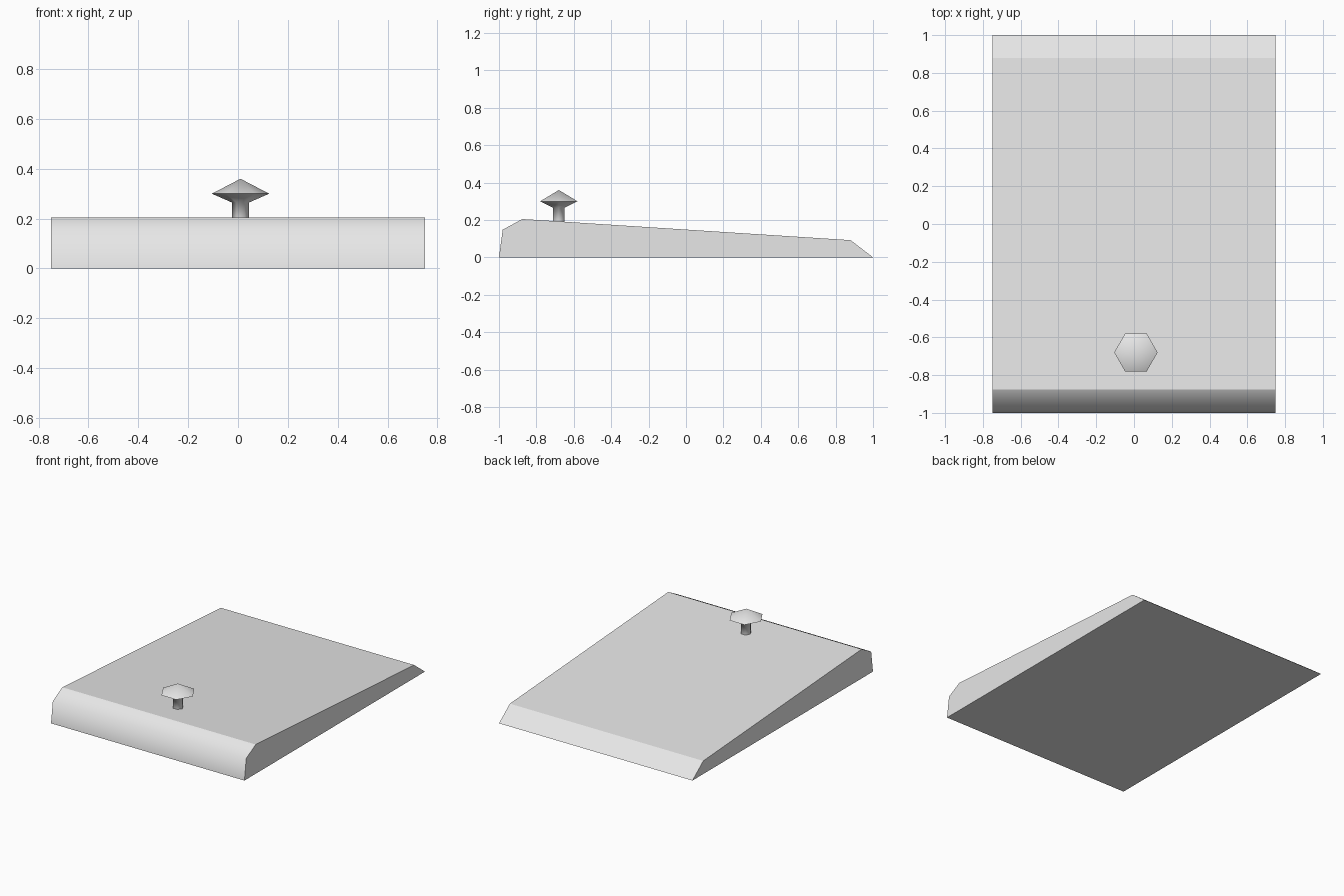
import bpy
import bmesh
import math

cube = bpy.data.objects.get("Cube")
if cube:
    bpy.data.objects.remove(cube, do_unlink=True)

# One plain grey for every part
grey = bpy.data.materials.new("light_grey")
grey.use_nodes = True
colour = (0.8, 0.8, 0.8, 1)
grey.diffuse_color = colour
grey.node_tree.nodes["Principled BSDF"].inputs["Base Color"].default_value = colour


def make_object(name, bm):
    bmesh.ops.recalc_face_normals(bm, faces=bm.faces[:])
    for face in bm.faces:
        face.smooth = True
    mesh = bpy.data.meshes.new(name)
    bm.to_mesh(mesh)
    bm.free()
    mesh.materials.append(grey)
    obj = bpy.data.objects.new(name, mesh)
    bpy.context.collection.objects.link(obj)
    return obj


# Sloping slab: side profile in (y, z), extruded across the width
profile = [(-1, 0), (-0.98, 0.148), (-0.875, 0.205), (0.88, 0.092), (1, 0)]
half_width = 0.75
bm = bmesh.new()
side = bm.faces.new([bm.verts.new((-half_width, y, z)) for y, z in profile])
extruded = bmesh.ops.extrude_face_region(bm, geom=[side], use_keep_orig=True)
new_verts = [v for v in extruded["geom"] if isinstance(v, bmesh.types.BMVert)]
bmesh.ops.translate(bm, verts=new_verts, vec=(2 * half_width, 0, 0))

# Only the rounded nose edge is shaded softly
nose_y = profile[1][0]
for edge in bm.edges:
    edge.smooth = all(abs(v.co.y - nose_y) < 0.001 for v in edge.verts)
make_object("wedge_slab", bm)

# Six-sided knob: rings of (radius, z) closed by a pointed top
sides = 6
centre_x, centre_y = 0.01, -0.68
bm = bmesh.new()
rings = []
for radius, z in [(0.035, 0.18), (0.035, 0.265), (0.115, 0.3)]:
    ring = []
    for i in range(sides):
        a = math.tau * i / sides
        ring.append(bm.verts.new((centre_x + radius * math.cos(a),
                                  centre_y + radius * math.sin(a), z)))
    rings.append(ring)
tip = bm.verts.new((centre_x, centre_y, 0.36))
for i in range(sides):
    j = (i + 1) % sides
    for low, high in zip(rings, rings[1:]):
        bm.faces.new((low[i], low[j], high[j], high[i]))
    bm.faces.new((rings[-1][i], rings[-1][j], tip))
bm.faces.new(rings[0][::-1])

# Crisp edges at the cap rim and stem foot
for ring in (rings[0], rings[-1]):
    for i in range(sides):
        bm.edges.get((ring[i], ring[(i + 1) % sides])).smooth = False
make_object("knob", bm)
